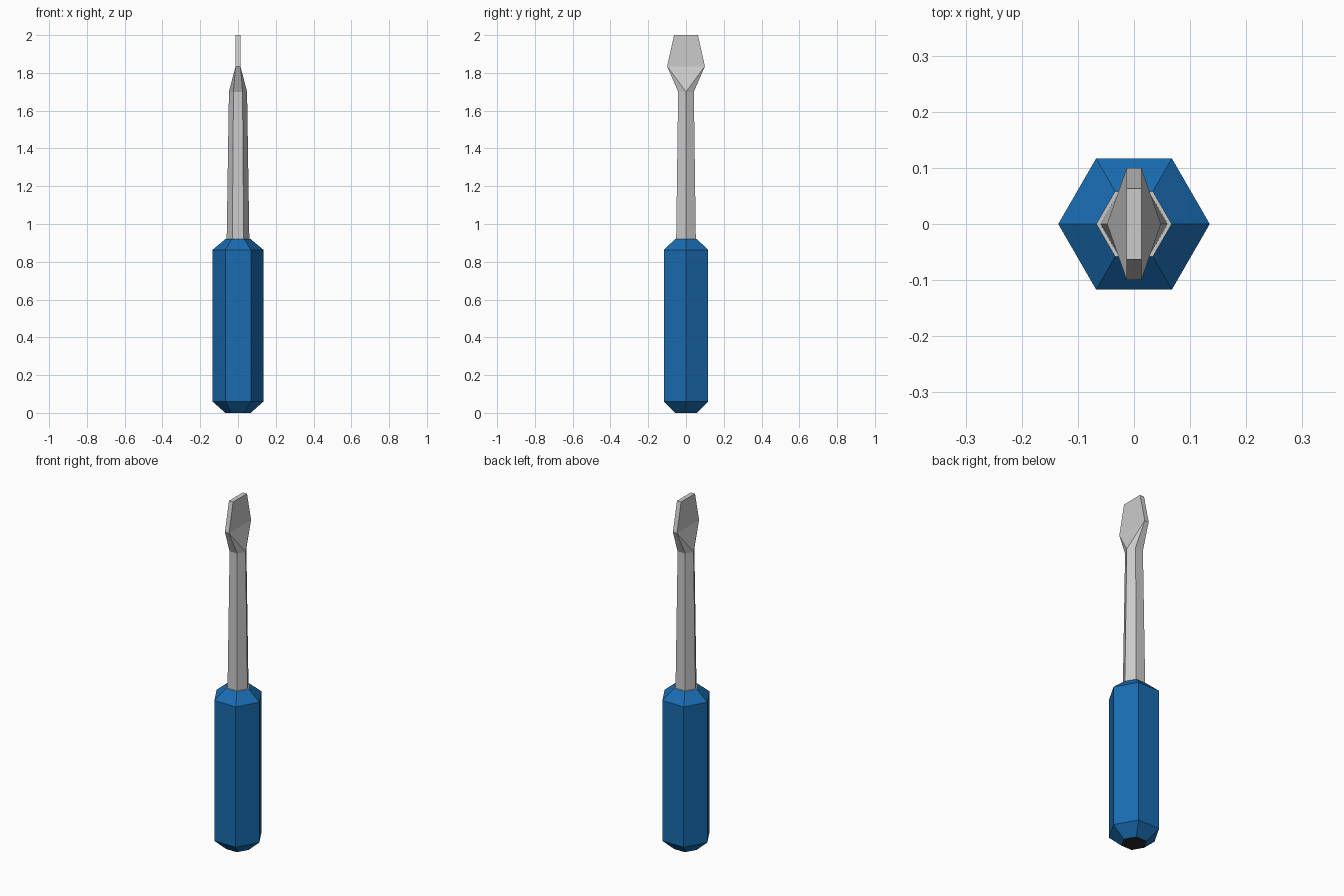
import bpy, bmesh
from math import cos, sin, pi

if "Cube" in bpy.data.objects:
    bpy.data.objects.remove(bpy.data.objects["Cube"])


def material(name, rgb):
    m = bpy.data.materials.new(name)
    m.diffuse_color = (*rgb, 1)
    m.use_nodes = True
    m.node_tree.nodes["Principled BSDF"].inputs["Base Color"].default_value = m.diffuse_color
    return m


def hexagon(bm, r, z):
    return [bm.verts.new((r * cos(i * pi / 3), r * sin(i * pi / 3), z)) for i in range(6)]


def bridge(bm, a, b):
    n = len(a)
    for i in range(n):
        j = (i + 1) % n
        bm.faces.new((a[i], a[j], b[j], b[i]))


def finish(bm, name, mats=()):
    bmesh.ops.recalc_face_normals(bm, faces=bm.faces)
    me = bpy.data.meshes.new(name)
    bm.to_mesh(me)
    bm.free()
    for m in mats:
        me.materials.append(m)
    ob = bpy.data.objects.new(name, me)
    bpy.context.collection.objects.link(ob)
    return ob


blue = material("handle_blue", (0.01, 0.15, 0.44))
black = material("end_black", (0.02, 0.02, 0.02))
grey = material("steel_grey", (0.8, 0.8, 0.8))

# Handle: hexagonal bar with chamfered ends, dark butt and grey collar face
bm = bmesh.new()
rings = [hexagon(bm, r, z) for r, z in
         [(0.067, 0), (0.135, 0.06), (0.135, 0.863), (0.067, 0.92)]]
for a, b in zip(rings, rings[1:]):
    bridge(bm, a, b)
bm.faces.new(rings[0]).material_index = 1
bm.faces.new(rings[-1]).material_index = 2
finish(bm, "handle", (blue, black, grey))

# Shaft and flat blade: tapered hexagon flaring into a four-sided tip
bm = bmesh.new()
base = hexagon(bm, 0.060, 0.92)
neck = hexagon(bm, 0.048, 1.70)
flare, tip = [[bm.verts.new((sx * 0.013, sy * y, z))
               for sx, sy in ((1, 1), (-1, 1), (-1, -1), (1, -1))]
              for y, z in ((0.10, 1.835), (0.063, 2.0))]
bridge(bm, base, neck)
bridge(bm, flare, tip)
bm.faces.new(base)
bm.faces.new(tip)

# Transition from six-sided neck to four-sided blade
f0, f1, f2, f3 = flare
for face in ((neck[1], neck[2], f1, f0), (neck[4], neck[5], f3, f2),
             (neck[0], neck[1], f0), (neck[2], neck[3], f1),
             (neck[3], neck[4], f2), (neck[5], neck[0], f3),
             (neck[0], f0, f3), (neck[3], f2, f1)):
    bm.faces.new(face)
finish(bm, "shaft_and_blade")
